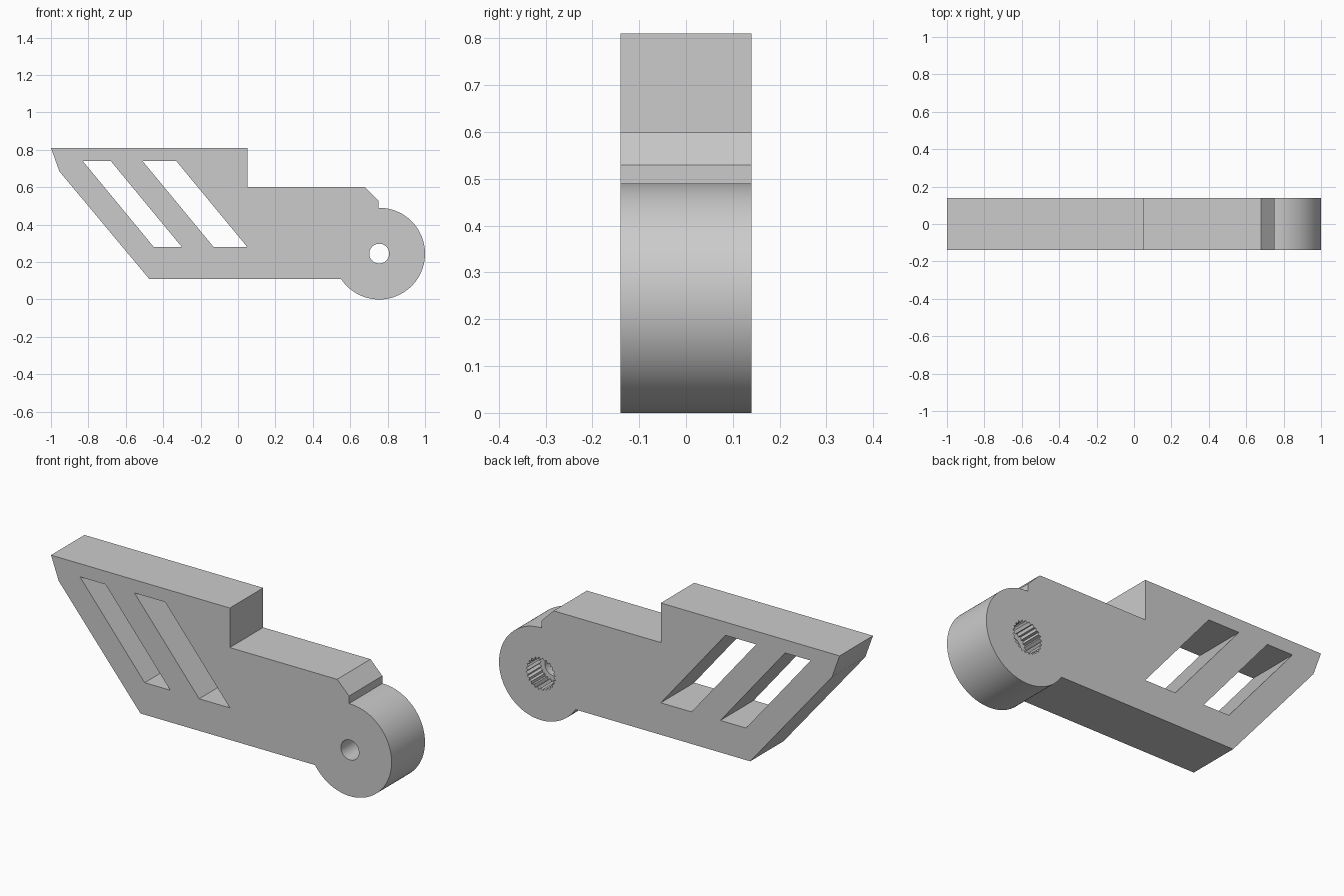
import bpy
import bmesh
from math import cos, sin, pi, atan2, radians

cube = bpy.data.objects.get("Cube")
if cube:
    bpy.data.objects.remove(cube, do_unlink=True)

HALF = 0.14                # half the plate thickness
PX, PZ, R = 0.755, 0.245, 0.245   # pivot centre and boss radius

grey = bpy.data.materials.new("plain grey")
grey.use_nodes = True
colour = (0.6, 0.6, 0.6, 1)
grey.diffuse_color = colour
grey.node_tree.nodes["Principled BSDF"].inputs["Base Color"].default_value = colour


def prism(name, profile, y0, y1):
    """Extrude an x-z profile from y0 to y1."""
    bm = bmesh.new()
    face = bm.faces.new([bm.verts.new((x, y0, z)) for x, z in profile])
    ext = bmesh.ops.extrude_face_region(bm, geom=[face])
    verts = [g for g in ext["geom"] if isinstance(g, bmesh.types.BMVert)]
    bmesh.ops.translate(bm, verts=verts, vec=(0, y1 - y0, 0))
    bmesh.ops.recalc_face_normals(bm, faces=bm.faces)
    mesh = bpy.data.meshes.new(name)
    bm.to_mesh(mesh)
    bm.free()
    mesh.materials.append(grey)
    obj = bpy.data.objects.new(name, mesh)
    bpy.context.collection.objects.link(obj)
    return obj


def polar(radius, angle):
    return PX + radius * cos(angle), PZ + radius * sin(angle)


# Lever plate outline, running clockwise round the rounded pivot end
start = pi / 2
end = atan2(0.11 - PZ, 0.55 - PX)
steps = 64
arc = [polar(R, start + (end - start) * i / steps) for i in range(steps + 1)]
outline = [(-0.475, 0.11), (-0.955, 0.685), (-1, 0.81), (0.05, 0.81),
           (0.05, 0.6), (0.68, 0.6), (0.75, 0.53), (0.75, 0.49)] + arc
lever = prism("lever_arm", outline, -HALF, HALF)

# Slanted slots right through the plate
cutters = []
for left, width in ((-0.83, 0.15), (-0.51, 0.18)):
    slot = [(left, 0.74), (left + width, 0.74),
            (left + width + 0.38, 0.28), (left + 0.38, 0.28)]
    cutters.append(prism("slot_cutter", slot, -0.2, 0.2))

# Screw hole, and toothed shaft socket in the back
hole = [polar(0.053, 2 * pi * i / 48) for i in range(48)]
cutters.append(prism("screw_hole_cutter", hole, -0.2, 0.2))
teeth = 24
socket = [polar(0.087 if i % 2 else 0.075, pi * i / teeth) for i in range(2 * teeth)]
cutters.append(prism("socket_cutter", socket, 0.03, 0.2))

bpy.ops.object.select_all(action="DESELECT")
bpy.context.view_layer.objects.active = lever
lever.select_set(True)
for cutter in cutters:
    mod = lever.modifiers.new("cut", "BOOLEAN")
    mod.operation = "DIFFERENCE"
    mod.solver = "EXACT"
    mod.object = cutter
    bpy.ops.object.modifier_apply(modifier=mod.name)
    bpy.data.objects.remove(cutter, do_unlink=True)

bpy.ops.object.shade_smooth_by_angle(angle=radians(25))
